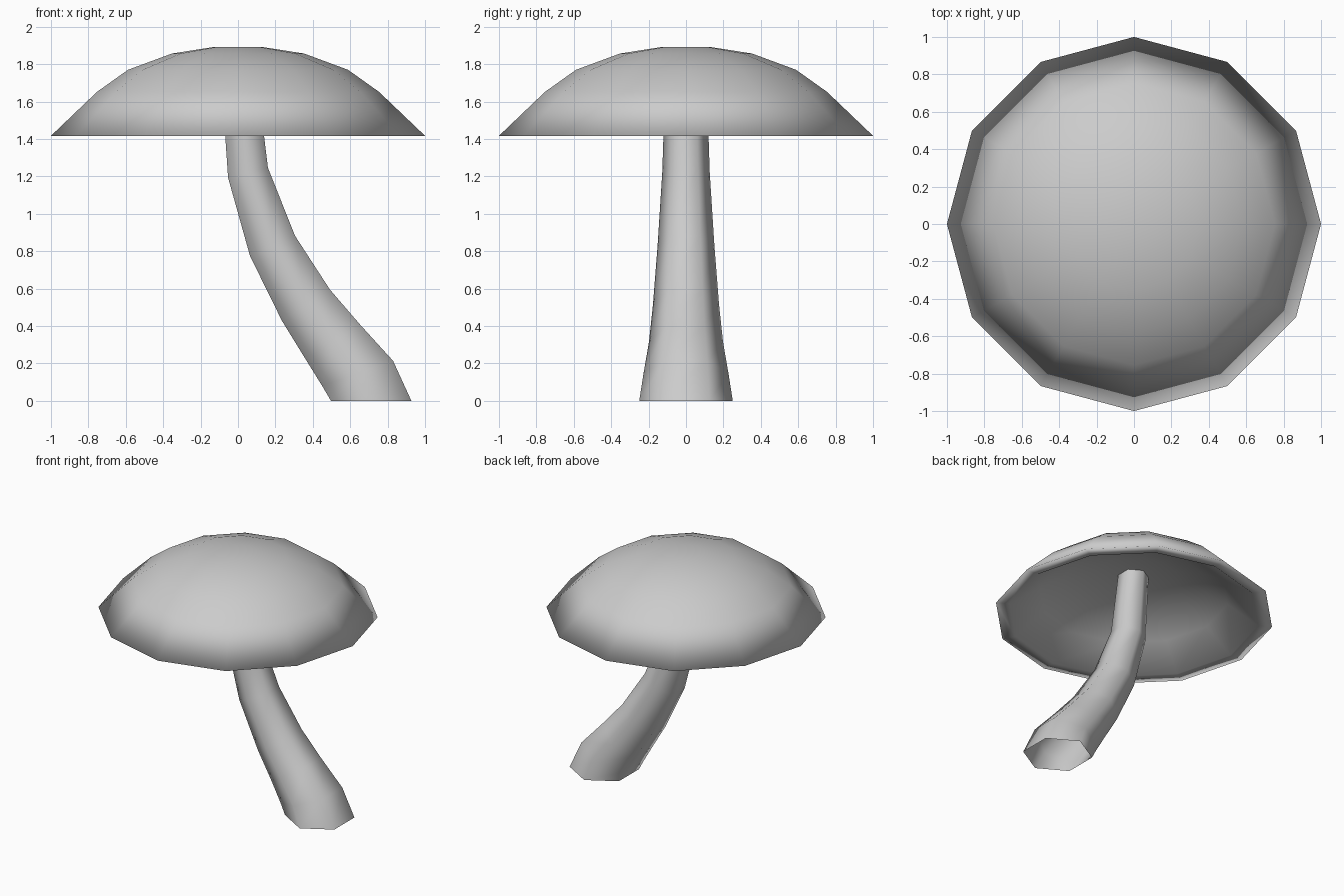
import bpy, bmesh
from math import cos, sin, pi
from mathutils import Vector

old = bpy.data.objects.get("Cube")
if old:
    bpy.data.objects.remove(old, do_unlink=True)

GREY = (0.6, 0.6, 0.6, 1)
grey = bpy.data.materials.new("plain grey")
grey.use_nodes = True
grey.diffuse_color = GREY
grey.node_tree.nodes["Principled BSDF"].inputs["Base Color"].default_value = GREY


def loft(name, rings, close_ends):
    """Skin a list of point rings into one smooth object."""
    bm = bmesh.new()
    loops = [[bm.verts.new(p) for p in ring] for ring in rings]
    for low, high in zip(loops, loops[1:]):
        n = len(low)
        for j in range(n):
            k = (j + 1) % n
            bm.faces.new((low[j], low[k], high[k], high[j]))
    if close_ends:
        bm.faces.new(loops[0][::-1])
        bm.faces.new(loops[-1])
    for face in bm.faces:
        face.smooth = True
    mesh = bpy.data.meshes.new(name)
    bm.to_mesh(mesh)
    bm.free()
    mesh.materials.append(grey)
    obj = bpy.data.objects.new(name, mesh)
    bpy.context.collection.objects.link(obj)
    return obj


def circle(radius, z, sides=12):
    return [Vector((radius * cos(2 * pi * j / sides), radius * sin(2 * pi * j / sides), z))
            for j in range(sides)]


# Cap: twelve-sided dome with a flat lip and a shallower hollow beneath
RIM = 1.417
dome = [(1.0, 0), (0.754, 0.235), (0.588, 0.353), (0.353, 0.44), (0.123, 0.476)]
hollow = [(r * 0.9, h * 0.66) for r, h in reversed(dome)]
loft("cap", [circle(r, RIM + h) for r, h in hollow + dome], True)


# Stem: six-sided tapering tube, open at the foot
def tilted_hexagon(left, right, depth):
    a, b = Vector((left[0], 0, left[1])), Vector((right[0], 0, right[1]))
    centre, half = (a + b) / 2, (b - a) / 2
    ring = []
    for j in range(6):
        angle = pi / 6 + j * pi / 3
        ring.append(centre + half * (cos(angle) / cos(pi / 6))
                    + Vector((0, depth * sin(angle), 0)))
    return ring


stem_sections = [
    ((0.497, 0), (0.927, 0), 0.25),
    ((0.45, 0.08), (0.829, 0.214), 0.227),
    ((0.36, 0.225), (0.655, 0.405), 0.198),
    ((0.235, 0.428), (0.492, 0.594), 0.177),
    ((0.064, 0.775), (0.305, 0.882), 0.152),
    ((-0.053, 1.193), (0.16, 1.246), 0.127),
    ((-0.09, 1.735), (0.1, 1.74), 0.11),
]
loft("stem", [tilted_hexagon(*s) for s in stem_sections], False)
